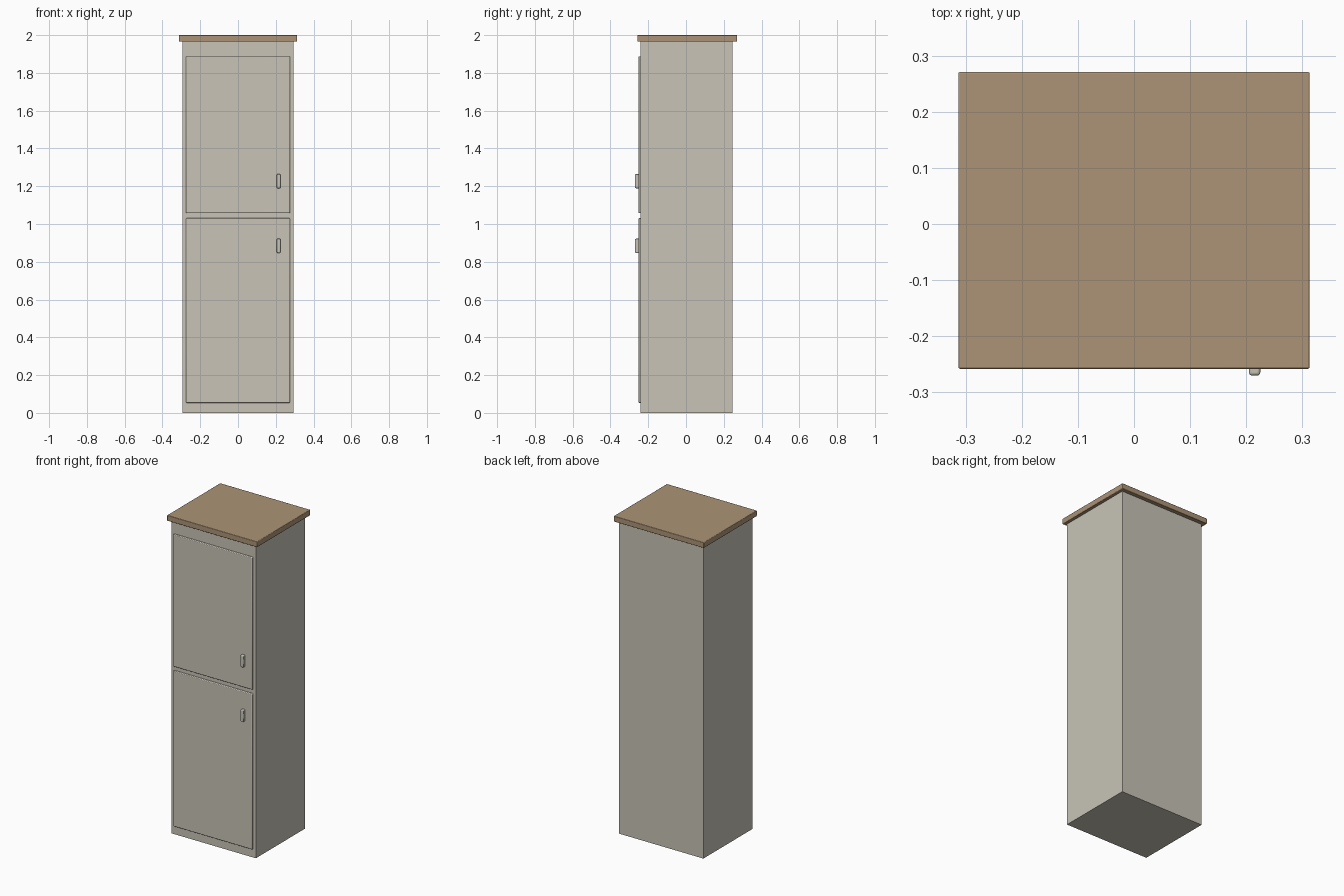
import bpy

default = bpy.data.objects.get("Cube")
if default:
    bpy.data.objects.remove(default, do_unlink=True)


def make_material(name, color):
    mat = bpy.data.materials.new(name)
    mat.use_nodes = True
    mat.diffuse_color = color
    mat.node_tree.nodes["Principled BSDF"].inputs["Base Color"].default_value = color
    return mat


paint = make_material("warm grey paint", (0.578, 0.552, 0.473, 1))
wood = make_material("light brown wood", (0.413, 0.296, 0.181, 1))


def box(name, x, y, z, mat, bevel=0, segments=1):
    """Box spanning the given (min, max) ranges, with optional bevelled edges."""
    spans = (x, y, z)
    bpy.ops.mesh.primitive_cube_add(size=1, location=[(a + b) / 2 for a, b in spans])
    obj = bpy.context.object
    obj.name = name
    obj.scale = [b - a for a, b in spans]
    bpy.ops.object.transform_apply(location=False, rotation=False, scale=True)
    obj.data.materials.append(mat)
    if bevel:
        mod = obj.modifiers.new("soft edges", 'BEVEL')
        mod.width = bevel
        mod.segments = segments
        bpy.ops.object.shade_smooth_by_angle()
    return obj


# Carcass and overhanging wooden top
box("cabinet_body", (-0.293, 0.293), (-0.241, 0.246), (0, 1.966), paint)
box("wooden_top", (-0.313, 0.313), (-0.258, 0.271), (1.965, 2.0), wood, 0.003, 2)

# Two doors, each with a small upright pull near its left edge
for label, door_z, handle_z in (
    ("upper", (1.057, 1.888), (1.189, 1.264)),
    ("lower", (0.053, 1.031), (0.846, 0.922)),
):
    box(label + "_door", (-0.275, 0.275), (-0.252, -0.238), door_z, paint, 0.004, 2)
    box(label + "_handle", (0.205, 0.225), (-0.27, -0.247), handle_z, paint, 0.005, 3)
